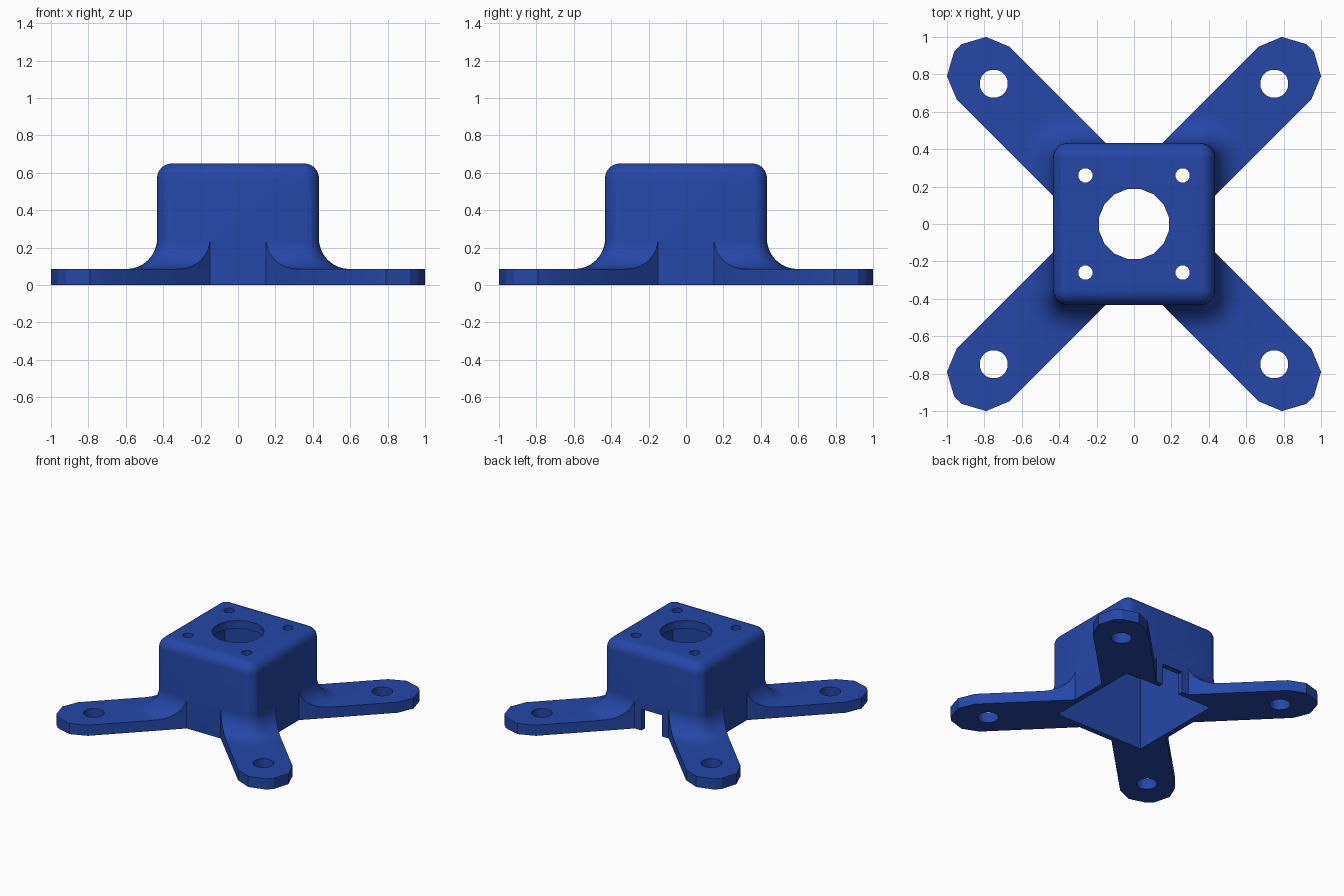
import bpy, bmesh
from math import sin, cos, pi
from mathutils import Matrix, Vector

if "Cube" in bpy.data.objects:
    bpy.data.objects.remove(bpy.data.objects["Cube"], do_unlink=True)

BLUE = (0.018, 0.063, 0.39, 1)
blue = bpy.data.materials.new("blue_plastic")
blue.use_nodes = True
blue.diffuse_color = BLUE
blue.node_tree.nodes["Principled BSDF"].inputs["Base Color"].default_value = BLUE

HALF, HEIGHT, ROUND = 0.433, 0.65, 0.08    # housing
ARM_HALF, ARM_TOP, FILLET = 0.2, 0.085, 0.165
INNER, CEILING = 0.39, 0.585               # cavity


def finish(name, bm):
    bmesh.ops.recalc_face_normals(bm, faces=bm.faces)
    mesh = bpy.data.meshes.new(name)
    bm.to_mesh(mesh)
    bm.free()
    mesh.materials.append(blue)
    ob = bpy.data.objects.new(name, mesh)
    bpy.context.collection.objects.link(ob)
    return ob


def loft(name, sections, steps=6):
    """Stack of rounded squares, each given as (half size, corner radius, z)."""
    bm = bmesh.new()
    rings = []
    for half, rad, z in sections:
        ring = []
        for k in range(4):
            turn = Matrix.Rotation(k * pi / 2, 3, "Z")
            for i in range(steps + 1):
                a = i / steps * pi / 2
                c = half - rad
                ring.append(bm.verts.new(turn @ Vector((c + rad * cos(a), c + rad * sin(a), z))))
        rings.append(ring)
    n = len(rings[0])
    for lo, hi in zip(rings, rings[1:]):
        for i in range(n):
            j = (i + 1) % n
            bm.faces.new((lo[i], lo[j], hi[j], hi[i]))
    bm.faces.new(rings[0][::-1])
    bm.faces.new(rings[-1])
    return finish(name, bm)


def prism(name, points, z0, z1):
    bm = bmesh.new()
    face = bm.faces.new([bm.verts.new((p[0], p[1], z0)) for p in points])
    new = bmesh.ops.extrude_face_region(bm, geom=[face])["geom"]
    bmesh.ops.translate(bm, vec=(0, 0, z1 - z0),
                        verts=[v for v in new if isinstance(v, bmesh.types.BMVert)])
    return finish(name, bm)


def box(name, x0, x1, y0, y1, z0, z1):
    return prism(name, [(x0, y0), (x1, y0), (x1, y1), (x0, y1)], z0, z1)


def hole(x, y, radius, z0, z1, sides=16):
    angles = [(i + 0.5) / sides * 2 * pi for i in range(sides)]
    return prism("hole", [(x + radius * cos(a), y + radius * sin(a)) for a in angles], z0, z1)


def combine(target, other, operation):
    other.hide_render = True
    mod = target.modifiers.new("combine", "BOOLEAN")
    mod.operation, mod.solver, mod.object = operation, "EXACT", other
    bpy.ops.object.select_all(action="DESELECT")
    bpy.context.view_layer.objects.active = target
    target.select_set(True)
    bpy.ops.object.modifier_apply(modifier=mod.name)
    bpy.data.objects.remove(other, do_unlink=True)


# Housing with rounded corners and a rounded top rim
sections = [(HALF, ROUND, 0)]
for i in range(7):
    a = i / 6 * pi / 2
    inset = ROUND * (1 - cos(a))
    sections.append((HALF - inset, max(ROUND - inset, 0.003), HEIGHT - ROUND + ROUND * sin(a)))
mount = loft("motor_mount", sections)

# Cross of four arms with chamfer-rounded tips
half_tip = [(1.14, ARM_HALF), (1.266, 0.148), (1.331, 0.03)]
arm = [(u, -v) for u, v in half_tip] + half_tip[::-1] + [(ARM_HALF, ARM_HALF)]
cross = []
for k in range(4):
    turn = Matrix.Rotation(pi / 4 + k * pi / 2, 2)
    cross += [turn @ Vector(p) for p in arm]
arms = prism("arms", cross, 0, ARM_TOP)

# Concave fillet where the arms meet the housing, trimmed to the arm width
wide = HALF + FILLET
sections = [(wide, ROUND + FILLET, 0.02)]
for i in range(9):
    a = i / 8 * pi / 2
    out = FILLET * (1 - sin(a)) - 0.001
    sections.append((HALF + out, ROUND + out, ARM_TOP + FILLET * (1 - cos(a))))
sections.append((HALF - 0.02, ROUND - 0.02, ARM_TOP + FILLET + 0.001))
skirt = loft("fillet", sections)
combine(skirt, prism("trim", cross, -0.1, 0.5), "INTERSECT")
combine(mount, arms, "UNION")
combine(mount, skirt, "UNION")

# Cavity open below, and the cable notch at the back
combine(mount, box("cavity", -INNER, INNER, -INNER, INNER, -0.1, CEILING), "DIFFERENCE")
combine(mount, box("notch", -0.09, 0.09, INNER - 0.05, HALF + 0.1, -0.1, 0.17), "DIFFERENCE")

# Shaft hole, motor screw holes and arm screw holes
combine(mount, hole(0, 0, 0.19, 0.5, 0.8), "DIFFERENCE")
for sx in (-1, 1):
    for sy in (-1, 1):
        combine(mount, hole(sx * 0.26, sy * 0.26, 0.039, 0.5, 0.8, 12), "DIFFERENCE")
        combine(mount, hole(sx * 0.75, sy * 0.75, 0.076, -0.1, 0.2), "DIFFERENCE")

mount.select_set(True)
bpy.context.view_layer.objects.active = mount
bpy.ops.object.shade_smooth_by_angle(angle=0.5)
